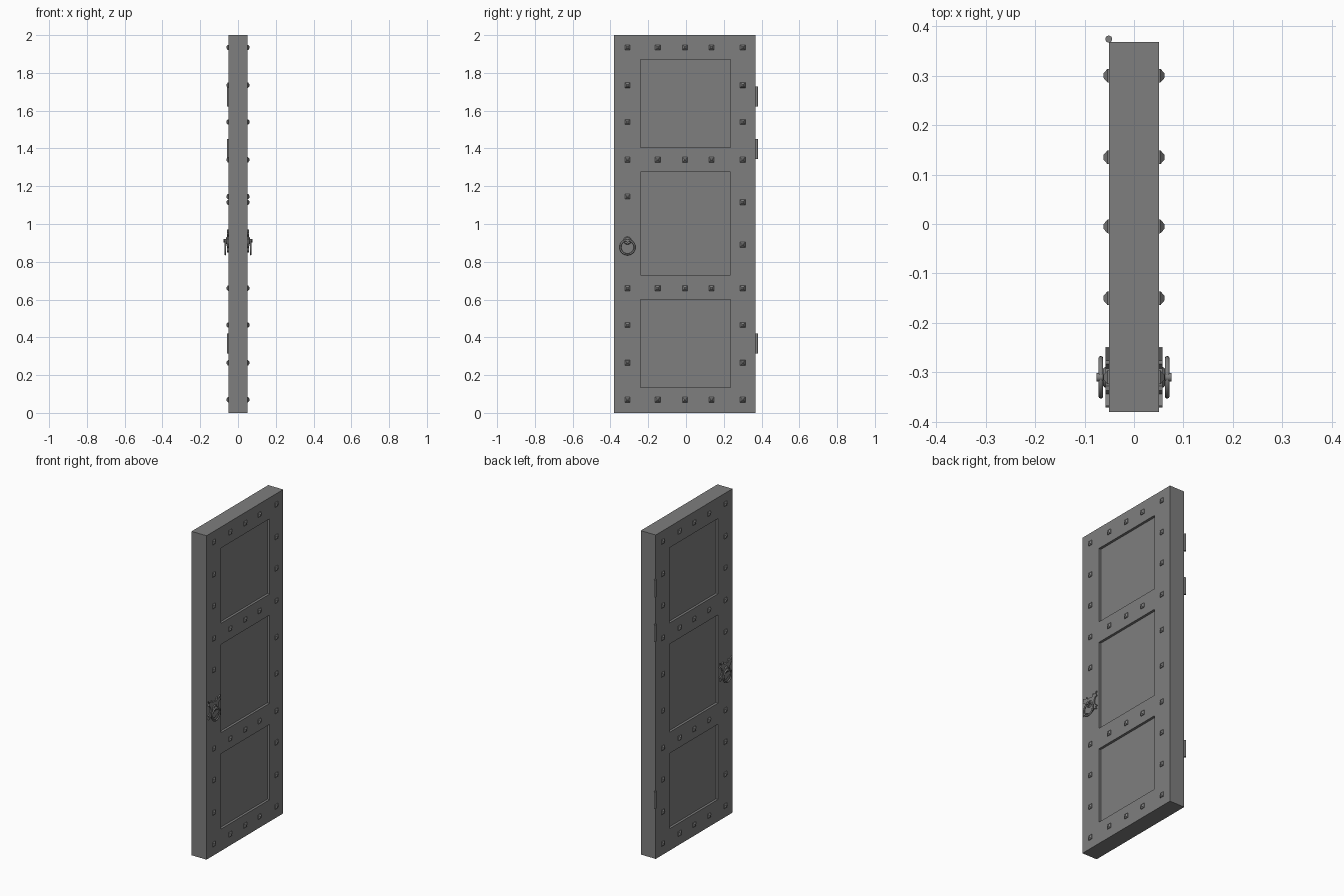
import bpy, bmesh, math
from mathutils import Matrix, Vector

cube = bpy.data.objects.get("Cube")
if cube:
    bpy.data.objects.remove(cube, do_unlink=True)

iron = bpy.data.materials.new("grey_iron")
iron.use_nodes = True
grey = (0.21, 0.21, 0.21, 1)
iron.diffuse_color = grey
iron.node_tree.nodes["Principled BSDF"].inputs["Base Color"].default_value = grey

FACE = 0.051      # half thickness of the door
LOCK_Y = -0.31
TO_X = Matrix.Rotation(math.pi / 2, 4, 'Y')


def finish(bm, name, mirrored=False, smooth=False):
    bmesh.ops.recalc_face_normals(bm, faces=bm.faces[:])
    mesh = bpy.data.meshes.new(name)
    bm.to_mesh(mesh)
    bm.free()
    mesh.materials.append(iron)
    obj = bpy.data.objects.new(name, mesh)
    bpy.context.collection.objects.link(obj)
    if mirrored:
        obj.modifiers.new("both_sides", 'MIRROR').use_mirror_merge = False
    if smooth:
        bpy.ops.object.select_all(action='DESELECT')
        obj.select_set(True)
        bpy.context.view_layer.objects.active = obj
        bpy.ops.object.shade_smooth_by_angle(angle=math.radians(40))
    return obj


def cone(bm, r1, r2, length, centre, segments, turn=Matrix()):
    bmesh.ops.create_cone(bm, cap_ends=True, segments=segments, radius1=r1, radius2=r2,
                          depth=length, matrix=Matrix.Translation(centre) @ turn)


# Door slab with three sunken panels on each face
y0, y1 = -0.38, 0.368
panel_y = (-0.24, 0.235)
panel_z = [(0.135, 0.60), (0.73, 1.275), (1.405, 1.87)]
bm = bmesh.new()
bmesh.ops.create_cube(bm, size=1, matrix=Matrix.Translation((0, (y0 + y1) / 2, 1))
                      @ Matrix.Diagonal((2 * FACE, y1 - y0, 2, 1)))
cuts = [((0, y, 0), (0, 1, 0)) for y in panel_y]
cuts += [((0, 0, z), (0, 0, 1)) for pair in panel_z for z in pair]
for point, normal in cuts:
    bmesh.ops.bisect_plane(bm, geom=bm.verts[:] + bm.edges[:] + bm.faces[:],
                           plane_co=point, plane_no=normal)
bm.normal_update()
panels = []
for f in bm.faces:
    c = f.calc_center_median()
    if abs(f.normal.x) > 0.9 and panel_y[0] < c.y < panel_y[1]:
        if any(a < c.z < b for a, b in panel_z):
            panels.append(f)
bmesh.ops.inset_individual(bm, faces=panels, thickness=0, depth=-0.015)
finish(bm, "door_slab")

# Square studs along the rails and stiles
bm = bmesh.new()
spots = [(y, z) for z in (0.07, 0.66, 1.34, 1.935) for y in (LOCK_Y, -0.15, -0.005, 0.135, 0.30)]
spots += [(y, z) for z in (0.265, 0.465, 1.54, 1.735) for y in (LOCK_Y, 0.30)]
spots += [(LOCK_Y, 1.145), (0.30, 1.115), (0.30, 0.89)]
square = TO_X @ Matrix.Rotation(math.pi / 4, 4, 'Z')
for y, z in spots:
    cone(bm, 0.020, 0.019, 0.004, (FACE + 0.001, y, z), 4, square)
    cone(bm, 0.019, 0.006, 0.008, (FACE + 0.007, y, z), 4, square)
finish(bm, "studs", mirrored=True)

# Scalloped handle plate with pointed horns
half = [(0, 0.953), (0.018, 0.95), (0.027, 0.968), (0.034, 0.957), (0.058, 0.972), (0.05, 0.955),
        (0.061, 0.945), (0.042, 0.935), (0.036, 0.915), (0.042, 0.893), (0.061, 0.882),
        (0.05, 0.874), (0.056, 0.858), (0.036, 0.868), (0.018, 0.86), (0, 0.85)]
outline = half + [(-y, z) for y, z in half[-2:0:-1]]
bm = bmesh.new()
face = bm.faces.new([bm.verts.new((FACE - 0.002, LOCK_Y + y, z)) for y, z in outline])
top = bmesh.ops.extrude_face_region(bm, geom=[face])
bmesh.ops.translate(bm, vec=(0.009, 0, 0), verts=[v for v in top["geom"]
                                                  if isinstance(v, bmesh.types.BMVert)])
finish(bm, "handle_plate", mirrored=True)

# Post that carries the ring
bm = bmesh.new()
cone(bm, 0.022, 0.017, 0.006, (0.060, LOCK_Y, 0.912), 20, TO_X)
cone(bm, 0.009, 0.009, 0.022, (0.065, LOCK_Y, 0.912), 16, TO_X)
finish(bm, "handle_post", mirrored=True, smooth=True)

# Pull ring, a small circle swept round a large one
bm = bmesh.new()
rings, sides, radius, tube = 32, 10, 0.038, 0.005
grid = []
for i in range(rings):
    a = math.tau * i / rings
    out = Vector((0, math.cos(a), math.sin(a)))
    row = []
    for j in range(sides):
        b = math.tau * j / sides
        row.append(bm.verts.new(Vector((0.067 + tube * math.sin(b), LOCK_Y, 0.877))
                                + out * (radius + tube * math.cos(b))))
    grid.append(row)
for i in range(rings):
    for j in range(sides):
        n, m = (i + 1) % rings, (j + 1) % sides
        bm.faces.new((grid[i][j], grid[n][j], grid[n][m], grid[i][m]))
finish(bm, "pull_ring", mirrored=True, smooth=True)

# Hinge barrels on the back edge
bm = bmesh.new()
for z in (0.367, 1.398, 1.674):
    cone(bm, 0.007, 0.007, 0.106, (-FACE, 0.374, z), 16)
finish(bm, "hinge_barrels", smooth=True)
